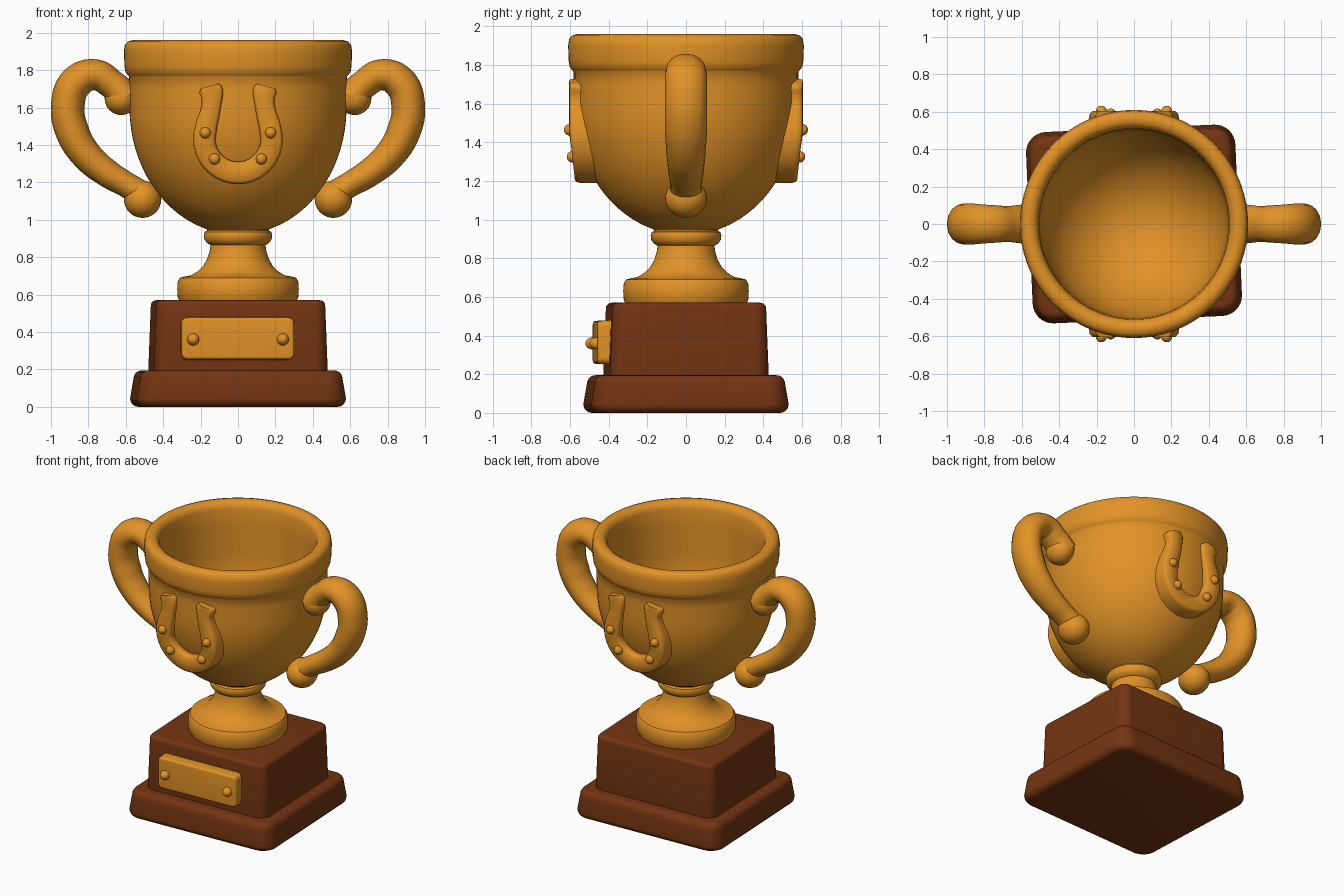
import bpy, bmesh
from math import sin, cos, pi, radians, sqrt
from mathutils import Matrix

if "Cube" in bpy.data.objects:
    bpy.data.objects.remove(bpy.data.objects["Cube"], do_unlink=True)


def material(name, color):
    m = bpy.data.materials.new(name)
    m.use_nodes = True
    m.diffuse_color = color
    bsdf = m.node_tree.nodes["Principled BSDF"]
    bsdf.inputs["Base Color"].default_value = color
    bsdf.inputs["Roughness"].default_value = 0.5
    return m


gold = material("gold", (0.76, 0.29, 0.02, 1))
wood = material("brown wood", (0.175, 0.035, 0.006, 1))
TURN = Matrix.Rotation(radians(2.5), 4, "Z")   # plinth sits slightly turned


def smooth(ob, angle=40):
    bpy.ops.object.select_all(action="DESELECT")
    ob.select_set(True)
    bpy.context.view_layer.objects.active = ob
    bpy.ops.object.shade_smooth_by_angle(angle=radians(angle))


def finish(name, bm, mat, matrix=None, angle=40):
    bmesh.ops.recalc_face_normals(bm, faces=bm.faces)
    me = bpy.data.meshes.new(name)
    bm.to_mesh(me)
    bm.free()
    me.materials.append(mat)
    ob = bpy.data.objects.new(name, me)
    bpy.context.collection.objects.link(ob)
    if matrix:
        ob.matrix_world = matrix
    smooth(ob, angle)
    return ob


def loft(bm, rings, closed=True):
    """Bridge rings of points with quads and cap both ends."""
    rows = [[bm.verts.new(p) for p in ring] for ring in rings]
    n = len(rows[0])
    for a, b in zip(rows, rows[1:]):
        for i in range(n):
            j = (i + 1) % n
            bm.faces.new((a[i], a[j], b[j], b[i]))
    bm.faces.new(rows[0])
    bm.faces.new(rows[-1])


def slab(name, hx, hy, corner, height, edge, taper, mat, matrix):
    """Rounded block with soft top and bottom edges and a slight taper."""
    steps = [i * pi / 10 for i in range(6)]
    levels = [(edge * (1 - sin(a)), edge * (1 - cos(a))) for a in steps]
    levels += [(taper + edge * (1 - cos(a)), height - edge * (1 - sin(a))) for a in steps]
    rings = []
    for inset, z in levels:
        ring = []
        for k, (sx, sy) in enumerate([(1, 1), (-1, 1), (-1, -1), (1, -1)]):
            for i in range(9):
                a = k * pi / 2 + i * pi / 16
                r = corner - inset
                ring.append((sx * (hx - corner) + r * cos(a),
                             sy * (hy - corner) + r * sin(a), z))
        rings.append(ring)
    bm = bmesh.new()
    loft(bm, rings)
    return finish(name, bm, mat, matrix)


def ball(name, loc, scale):
    bm = bmesh.new()
    bmesh.ops.create_uvsphere(bm, u_segments=32, v_segments=16, radius=1)
    bmesh.ops.transform(bm, matrix=Matrix.Translation(loc) @ Matrix.Diagonal((*scale, 1)),
                        verts=bm.verts)
    return bm


# Wooden plinth in two tiers
slab("plinth_base", 0.56, 0.512, 0.11, 0.195, 0.045, 0.018, wood, TURN)
slab("plinth_block", 0.466, 0.412, 0.075, 0.42, 0.03, 0.014, wood,
     TURN @ Matrix.Translation((0, 0, 0.15)))

# Name plate with two studs
upright = Matrix.Translation((-0.02, -0.38, 0.365)) @ Matrix.Rotation(pi / 2, 4, "X")
slab("plate", 0.305, 0.115, 0.035, 0.09, 0.015, 0.004, gold, TURN @ upright)
for side, label in ((1, "left"), (-1, "right")):
    finish("plate_stud_" + label, ball("", (side * 0.24 - 0.02, -0.47, 0.36), (0.032, 0.04, 0.032)),
           gold, TURN)

# Cup: foot, stem, knob, bowl and rolled rim as one turned profile
profile = [(0, 0.56), (0.31, 0.56), (0.322, 0.585), (0.325, 0.63), (0.322, 0.67), (0.31, 0.69),
           (0.285, 0.697), (0.25, 0.703), (0.215, 0.725), (0.185, 0.755), (0.165, 0.79),
           (0.152, 0.83), (0.147, 0.865), (0.165, 0.875), (0.18, 0.895), (0.183, 0.92),
           (0.178, 0.935), (0.165, 0.942)]
for i in range(25):
    z = 0.948 + i * (1.6 - 0.948) / 24
    profile.append((0.58 * sqrt(1 - ((1.6 - z) / 0.68) ** 2), z))
profile += [(0.582, 1.7), (0.582, 1.765), (0.59, 1.775), (0.602, 1.79), (0.607, 1.82),
            (0.61, 1.9), (0.605, 1.935), (0.59, 1.952), (0.565, 1.96), (0.54, 1.955),
            (0.52, 1.94), (0.51, 1.91), (0.505, 1.8), (0.5, 1.6)]
for i in range(1, 17):
    a = i * pi / 32
    profile.append((0.5 * cos(a), 1.6 - 0.58 * sin(a)))
profile[-1] = (0, 1.02)
bm = bmesh.new()
verts = [bm.verts.new((r, 0, z)) for r, z in profile]
edges = [bm.edges.new(pair) for pair in zip(verts, verts[1:])]
bmesh.ops.spin(bm, geom=verts + edges, axis=(0, 0, 1), cent=(0, 0, 0),
               angle=2 * pi, steps=72, use_merge=True)
bmesh.ops.remove_doubles(bm, verts=bm.verts, dist=0.0005)
finish("cup", bm, gold)

# Handles: tapered tubes with a ball at each end
handle_path = [(0.60, 1.65, 0.085), (0.675, 1.725, 0.078), (0.765, 1.775, 0.083),
               (0.865, 1.735, 0.09), (0.91, 1.61, 0.09), (0.885, 1.47, 0.09),
               (0.81, 1.345, 0.083), (0.70, 1.25, 0.075), (0.60, 1.19, 0.068),
               (0.50, 1.13, 0.07)]
for side, label in ((1, "left"), (-1, "right")):
    cu = bpy.data.curves.new("handle_" + label, "CURVE")
    cu.dimensions = "3D"
    cu.bevel_depth = 1
    cu.bevel_resolution = 6
    cu.use_fill_caps = True
    sp = cu.splines.new("BEZIER")
    sp.bezier_points.add(len(handle_path) - 1)
    for p, (x, z, r) in zip(sp.bezier_points, handle_path):
        p.co = (side * x, 0, z)
        p.radius = r
        p.handle_left_type = p.handle_right_type = "AUTO"
    ob = bpy.data.objects.new("handle_" + label, cu)
    ob.scale.y = 1.22
    cu.materials.append(gold)
    bpy.context.collection.objects.link(ob)
    bpy.ops.object.select_all(action="DESELECT")
    ob.select_set(True)
    bpy.context.view_layer.objects.active = ob
    bpy.ops.object.convert(target="MESH")
    smooth(bpy.context.view_layer.objects.active, 60)
    finish("handle_top_ball_" + label, ball("", (side * 0.625, 0, 1.65), (0.088, 0.1, 0.09)), gold)
    finish("handle_foot_ball_" + label, ball("", (side * 0.51, 0, 1.11), (0.1, 0.108, 0.1)), gold)

# Raised horseshoe with four studs, on the front and the back of the bowl
half = [(0.18 * sin(a), 1.43 - 0.18 * cos(a), 0.06)
        for a in (i * pi / 18 for i in range(11))]
half += [(0.166, 1.52, 0.058), (0.151, 1.57, 0.054), (0.142, 1.615, 0.052),
         (0.139, 1.65, 0.056), (0.142, 1.68, 0.064), (0.146, 1.7, 0.062), (0.15, 1.715, 0.048)]
path = [(-x, z, w) for x, z, w in half[:0:-1]] + half
section = [(-1, 0.03), (-0.93, 0.012), (-0.75, 0.002), (0, 0), (0.75, 0.002),
           (0.93, 0.012), (1, 0.03)]
for turn, label in ((0, "front"), (pi, "back")):
    rings = []
    for i, (x, z, w) in enumerate(path):
        x0, z0, _ = path[max(i - 1, 0)]
        x1, z1, _ = path[min(i + 1, len(path) - 1)]
        length = sqrt((x1 - x0) ** 2 + (z1 - z0) ** 2)
        nx, nz = -(z1 - z0) / length, (x1 - x0) / length
        front = -0.57 - 0.035 * min(1, max(0, (z - 1.2) / 0.25))
        back = -0.44 - 0.14 * (z - 1.2)
        ring = [(x + nx * w * s, front + d, z + nz * w * s) for s, d in section]
        ring += [(x + nx * w, back, z + nz * w), (x - nx * w, back, z - nz * w)]
        rings.append(ring)
    bm = bmesh.new()
    loft(bm, rings)
    spin = Matrix.Rotation(turn, 4, "Z")
    finish("horseshoe_" + label, bm, gold, spin, 50)
    for x, y, z in ((0.175, -0.6, 1.465), (0.125, -0.585, 1.325)):
        for s in (1, -1):
            finish("horseshoe_stud_" + label, ball("", (s * x, y, z), (0.03, 0.032, 0.03)),
                   gold, spin)
